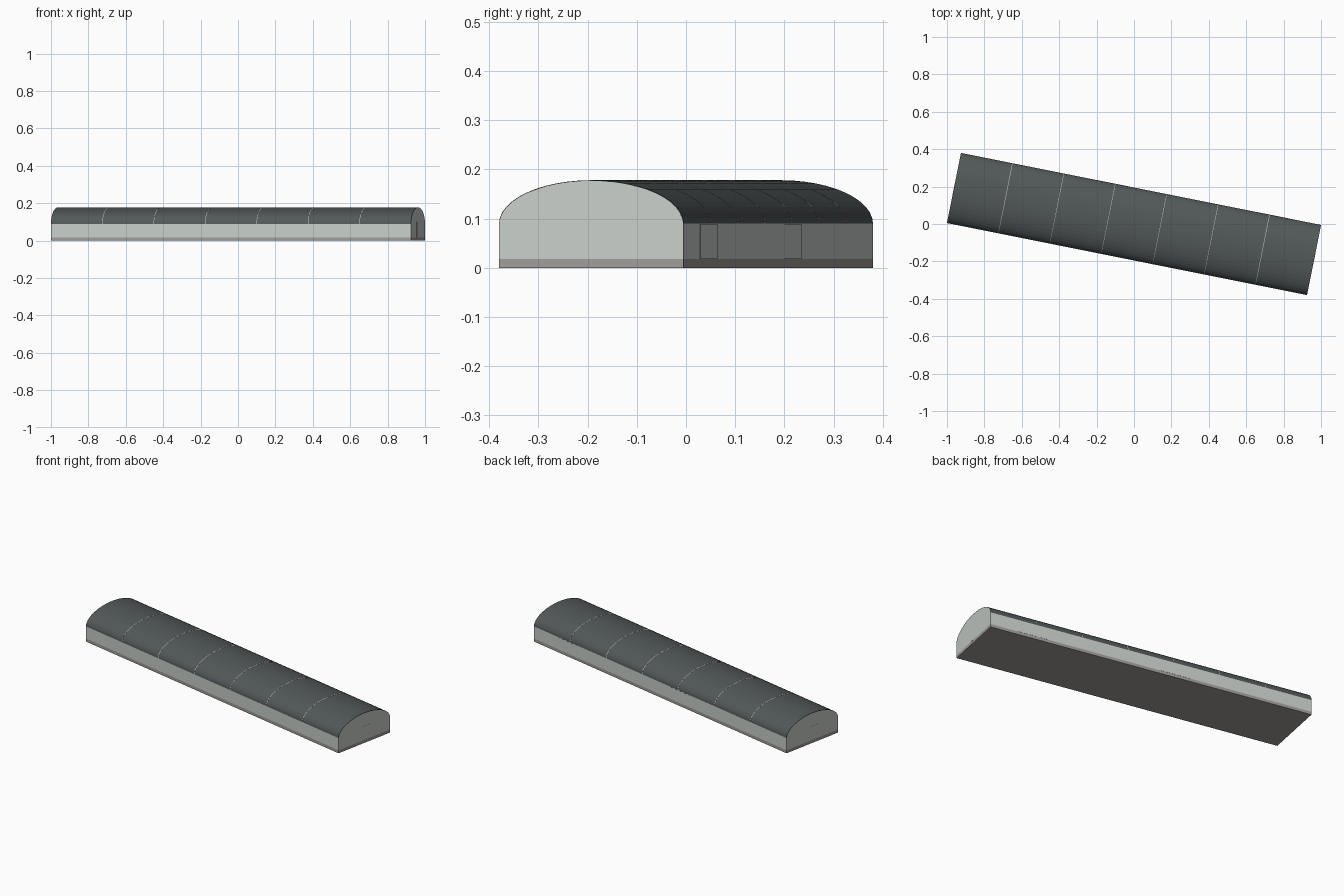
import bpy
import math
from mathutils import Matrix

LENGTH, WIDTH = 1.963, 0.382
BASE_H, EAVE, TOP = 0.018, 0.09, 0.178
MODULES, SEGMENTS = 7, 24
TURN = Matrix.Rotation(-math.atan(0.2), 4, 'Z')

cube = bpy.data.objects.get("Cube")
if cube:
    bpy.data.objects.remove(cube, do_unlink=True)


def make_material(name, color):
    mat = bpy.data.materials.new(name)
    mat.use_nodes = True
    mat.diffuse_color = (*color, 1)
    mat.node_tree.nodes["Principled BSDF"].inputs["Base Color"].default_value = (*color, 1)
    return mat


wall_mat = make_material("pale_grey_wall", (0.58, 0.62, 0.59))
roof_mat = make_material("dark_slate_roof", (0.085, 0.098, 0.1))
base_mat = make_material("warm_grey_base", (0.35, 0.33, 0.31))


def arch(offset=0.0):
    """Half-ellipse of (y, z) points from one eave to the other."""
    a, b = WIDTH / 2 + offset, TOP - EAVE + offset
    return [(a * math.cos(math.pi * i / SEGMENTS),
             EAVE + b * math.sin(math.pi * i / SEGMENTS))
            for i in range(SEGMENTS + 1)]


def add_object(name, verts, faces, mat):
    mesh = bpy.data.meshes.new(name)
    mesh.from_pydata(verts, [], faces)
    mesh.transform(TURN)
    mesh.materials.append(mat)
    obj = bpy.data.objects.new(name, mesh)
    bpy.context.collection.objects.link(obj)
    return obj


def prism(name, profile, x0, x1, mat):
    """Extrude a closed (y, z) profile along the length of the hall."""
    n = len(profile)
    verts = [(x, y, z) for x in (x0, x1) for y, z in profile]
    faces = [(i, n + i, n + (i + 1) % n, (i + 1) % n) for i in range(n)]
    faces += [tuple(range(n)), tuple(reversed(range(n, 2 * n)))]
    return add_object(name, verts, faces, mat)


def arch_strip(name, outer, inner, x0, x1, mat):
    """Curved shell between two arches, closed on every side."""
    rings = [[(x, y, z) for y, z in arch(off)]
             for x, off in ((x0, outer), (x1, outer), (x1, inner), (x0, inner))]
    n = SEGMENTS + 1
    verts = [v for ring in rings for v in ring]
    faces = [(r * n + i, (r + 1) % 4 * n + i, (r + 1) % 4 * n + i + 1, r * n + i + 1)
             for r in range(4) for i in range(SEGMENTS)]
    faces += [tuple(r * n for r in reversed(range(4))),
              tuple(r * n + SEGMENTS for r in range(4))]
    return add_object(name, verts, faces, mat)


def box(name, x0, x1, y0, y1, z0, z1, mat):
    return prism(name, [(y1, z0), (y1, z1), (y0, z1), (y0, z0)], x0, x1, mat)


half_l, half_w = LENGTH / 2, WIDTH / 2

# Foundation slab
box("foundation", -half_l, half_l, -half_w, half_w, 0, BASE_H, base_mat)

# Walls and arched gables
inner = [(half_w, BASE_H)] + arch(-0.0015)
inner[1], inner[-1] = (half_w, EAVE), (-half_w, EAVE)
prism("walls", inner + [(-half_w, BASE_H)], -half_l, half_l, wall_mat)

# Barrel roof
arch_strip("barrel_roof", 0, -0.002, -half_l, half_l, roof_mat)

# Pale seams between the modules
for i in range(1, MODULES):
    x = -half_l + LENGTH * i / MODULES
    arch_strip(f"roof_seam_{i}", 0.0004, -0.001, x - 0.0012, x + 0.0012, wall_mat)

# Wide flush doors on the back wall
for i, x in enumerate((0.723, -0.152), 1):
    box(f"back_door_{i}", x - 0.088, x + 0.088, half_w - 0.001, half_w + 0.0008,
        BASE_H, EAVE - 0.001, wall_mat)

# Flush door on each gable
for side, label in ((1, "left"), (-1, "right")):
    x0, x1 = sorted((side * (half_l - 0.001), side * (half_l + 0.0006)))
    box(f"{label}_gable_door", x0, x1, -0.035, 0.035, BASE_H, 0.1, wall_mat)

# Make all normals face outward
import bmesh
for obj in bpy.context.collection.objects:
    if obj.type == 'MESH' and obj.data.materials and obj.data.materials[0] in (wall_mat, roof_mat, base_mat):
        bm = bmesh.new()
        bm.from_mesh(obj.data)
        bmesh.ops.recalc_face_normals(bm, faces=bm.faces)
        bm.to_mesh(obj.data)
        bm.free()
